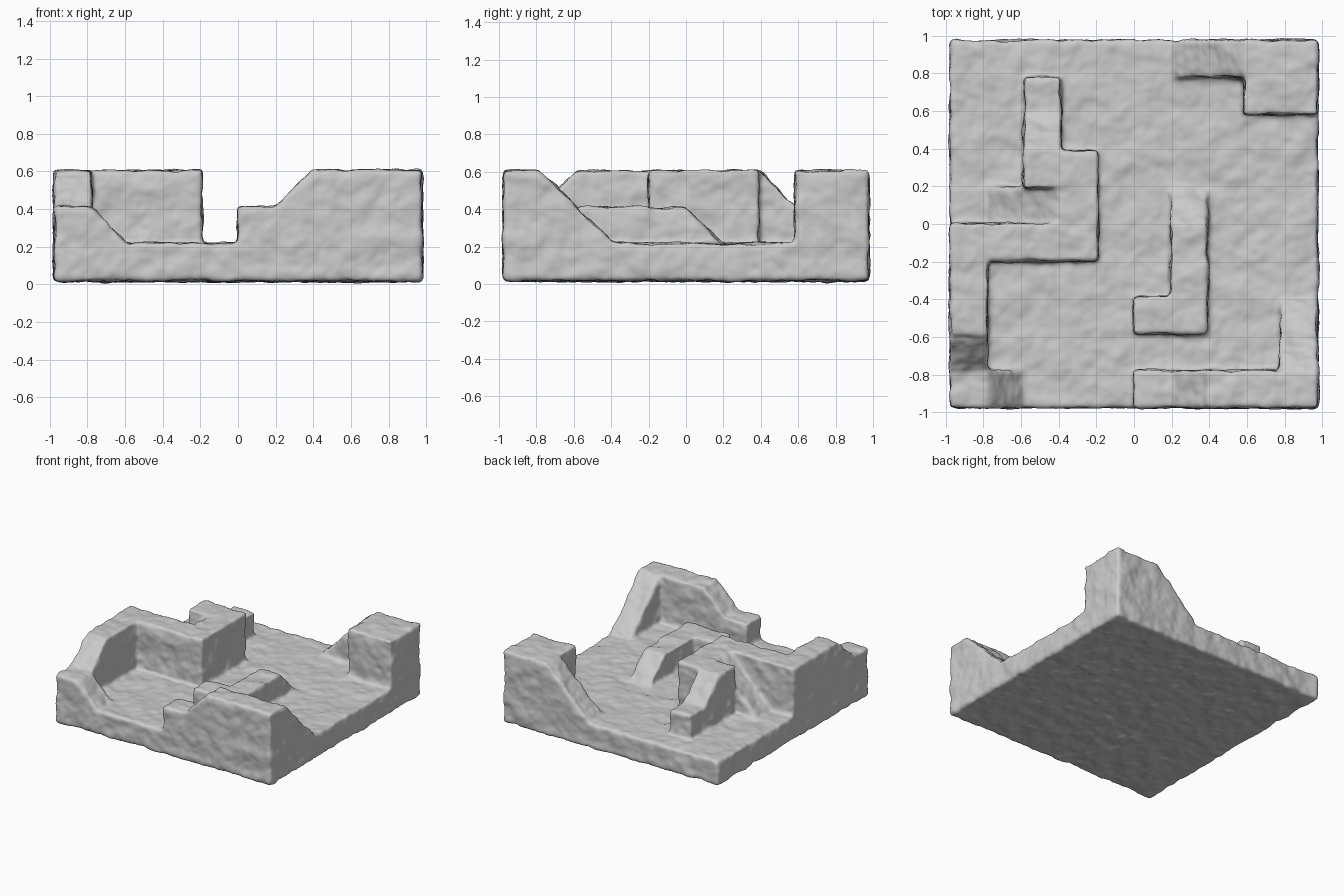
import bpy, bmesh

if "Cube" in bpy.data.objects:
    bpy.data.objects.remove(bpy.data.objects["Cube"])

CELL = 0.195   # the tile is a 10 x 10 lattice of cells
BASE = 0.02
bm = bmesh.new()


def block(x0, x1, y0, y1, h0, h1=None, axis="x"):
    """Solid from the base up; top slopes from h0 to h1 along the axis (cell units)."""
    h1 = h0 if h1 is None else h1
    vs = {}
    for i, x in enumerate((x0, x1)):
        for j, y in enumerate((y0, y1)):
            top = (h0, h1)[i if axis == "x" else j]
            for k, h in enumerate((0, top)):
                vs[i, j, k] = bm.verts.new(
                    ((x - 5) * CELL, (y - 5) * CELL, h * CELL + BASE))
    for a in (0, 1):
        for loop in (
            [(a, 0, 0), (a, 1, 0), (a, 1, 1), (a, 0, 1)],
            [(0, a, 0), (1, a, 0), (1, a, 1), (0, a, 1)],
            [(0, 0, a), (1, 0, a), (1, 1, a), (0, 1, a)],
        ):
            bm.faces.new([vs[c] for c in loop])


# floor slab
block(0, 10, 0, 10, 1)
# front right wall: step, ramp, full wall, long ramp down the right edge
block(0 + 5, 6, 0, 1, 2)
block(6, 7, 0, 1, 2, 3)
block(7, 10, 0, 1, 3)
block(9, 10, 1, 3, 3, 1, "y")
# low L in the middle
block(5, 7, 2, 3, 2)
block(6, 7, 3, 5, 2)
block(6, 7, 5, 6, 2, 1, "y")
# back right corner and its ramp
block(8, 10, 8, 10, 3)
block(6, 8, 9, 10, 1, 3)
# left wall with front corner step and ramps
block(0, 4, 4, 5, 3)
block(0, 1, 2, 4, 3)
block(0, 1, 1, 2, 2, 3, "y")
block(0, 1, 0, 1, 2)
block(1, 2, 0, 1, 2, 1)
# branch running backwards, ending in a ramp and a step
block(3, 4, 5, 7, 3)
block(2, 3, 6, 7, 3)
block(2, 3, 7, 8, 3, 2, "y")
block(2, 3, 8, 9, 2)
# ramp on the branch's left side
block(1, 3, 5, 6, 1, 3)

bmesh.ops.recalc_face_normals(bm, faces=bm.faces)
mesh = bpy.data.meshes.new("terrain_tile")
bm.to_mesh(mesh)
bm.free()
tile = bpy.data.objects.new("terrain_tile", mesh)
bpy.context.collection.objects.link(tile)

# fuse, round the edges and roughen the surface
fuse = tile.modifiers.new("fuse", "REMESH")
fuse.mode = "VOXEL"
fuse.voxel_size = 0.014
fuse.use_smooth_shade = True
soft = tile.modifiers.new("soften", "SMOOTH")
soft.factor = 0.5
soft.iterations = 8
for name, size, strength in (("lumps", 0.13, 0.028), ("grain", 0.04, 0.009)):
    tex = bpy.data.textures.new(name, "CLOUDS")
    tex.noise_scale = size
    tex.noise_depth = 1
    rough = tile.modifiers.new(name, "DISPLACE")
    rough.texture = tex
    rough.texture_coords = "LOCAL"
    rough.strength = strength
    rough.mid_level = 0.45
